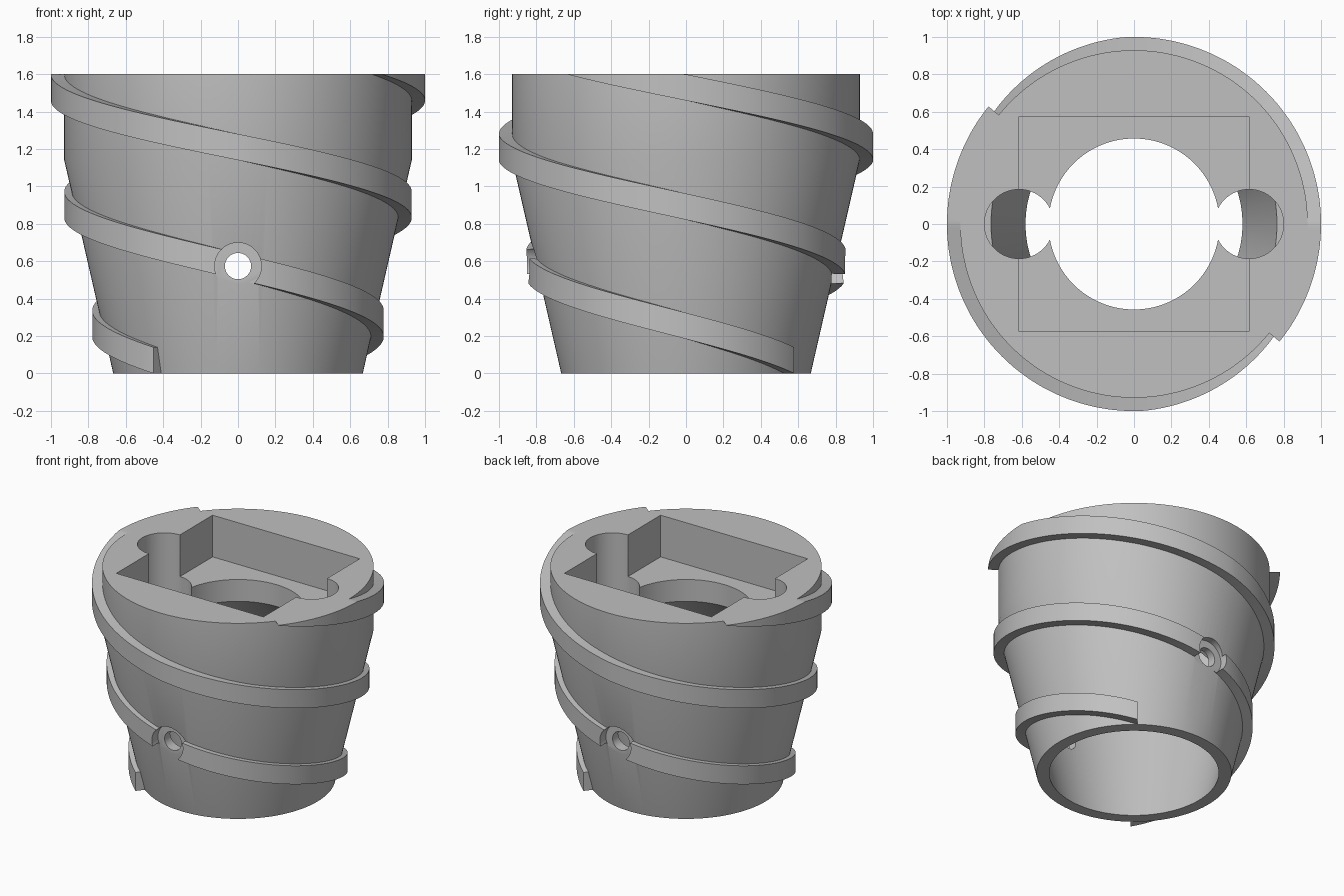
import bpy, bmesh, math
from mathutils import Matrix

if "Cube" in bpy.data.objects:
    bpy.data.objects.remove(bpy.data.objects["Cube"])

HEIGHT, SHOULDER = 1.6, 1.14      # total height, top of the tapered part
PITCH, RIB_H = 1.275, 0.14        # thread lead per turn, rib height
HOLE_Z = 0.574                    # height of the cross hole

grey = bpy.data.materials.new("grey_plastic")
grey.use_nodes = True
grey.diffuse_color = (0.53, 0.53, 0.53, 1)
grey.node_tree.nodes["Principled BSDF"].inputs["Base Color"].default_value = grey.diffuse_color


def body_radius(z):
    return 0.667 + 0.262 * min(z / SHOULDER, 1)


def rib_radius(z):
    return min(0.718 + 0.235 * z, 1.0)


def finish(bm, name):
    bmesh.ops.recalc_face_normals(bm, faces=bm.faces)
    mesh = bpy.data.meshes.new(name)
    bm.to_mesh(mesh)
    bm.free()
    mesh.materials.append(grey)
    obj = bpy.data.objects.new(name, mesh)
    bpy.context.collection.objects.link(obj)
    return obj


def activate(obj):
    bpy.ops.object.select_all(action='DESELECT')
    obj.select_set(True)
    bpy.context.view_layer.objects.active = obj


def cylinder(name, radius, depth, matrix):
    bm = bmesh.new()
    bmesh.ops.create_cone(bm, cap_ends=True, segments=64, radius1=radius,
                          radius2=radius, depth=depth, matrix=matrix)
    return finish(bm, name)


def box(name, size, z):
    bm = bmesh.new()
    bmesh.ops.create_cube(bm, size=1, matrix=Matrix.Translation((0, 0, z)) @ Matrix.Diagonal((*size, 1)))
    return finish(bm, name)


def cut(obj, cutters):
    activate(obj)
    for c in cutters:
        c.hide_render = True
        mod = obj.modifiers.new("cut", 'BOOLEAN')
        mod.operation, mod.solver, mod.object = 'DIFFERENCE', 'EXACT', c
        bpy.ops.object.modifier_apply(modifier=mod.name)


def loft(sections, name, closed):
    """Skin equal-sized loops of points, joined end to end or capped."""
    bm = bmesh.new()
    rings = [[bm.verts.new(p) for p in s] for s in sections]
    n = len(rings[0])
    pairs = list(zip(rings, rings[1:]))
    if closed:
        pairs.append((rings[-1], rings[0]))
    else:
        bm.faces.new(rings[0])
        bm.faces.new(rings[-1])
    for a, b in pairs:
        for i in range(n):
            j = (i + 1) % n
            bm.faces.new((a[i], a[j], b[j], b[i]))
    return finish(bm, name)


def section(profile, angle):
    return [(r * math.cos(angle), r * math.sin(angle), z) for r, z in profile]


# Hollow tapered body: round opening at the top, cavity with a 45 degree ceiling
profile = [(body_radius(0), 0), (body_radius(SHOULDER), SHOULDER), (body_radius(HEIGHT), HEIGHT),
           (0.457, HEIGHT), (0.457, 1.12), (0.766, 0.811), (0.58, 0)]
STEPS = 144
body = loft([section(profile, math.tau * i / STEPS) for i in range(STEPS)], "tapered_body", True)

# Cutters: rectangular pocket, side lobes, cross hole and its counterbores
pocket = box("pocket_cutter", (1.23, 1.15, 0.8), 1.285 + 0.4)
lobes = [cylinder("lobe_cutter", 0.185, 1.0, Matrix.Translation((s * 0.615, 0, 1.305))) for s in (-1, 1)]
sideways = Matrix.Rotation(math.pi / 2, 4, 'X')
cross_hole = cylinder("cross_hole_cutter", 0.07, 3, Matrix.Translation((0, 0, HOLE_Z)) @ sideways)
counterbores = [cylinder("counterbore_cutter", 0.125, 0.4,
                         Matrix.Translation((0, s * (0.777 + 0.2), HOLE_Z)) @ sideways) for s in (-1, 1)]
cut(body, [pocket, *lobes, cross_hole, *counterbores])


# Two helical ribs, trimmed flush at the top rim
def rib_section(low, angle):
    top = min(low + RIB_H, HEIGHT)
    outer = rib_radius((low + top) / 2)
    return section([(body_radius(low) - 0.015, low), (outer, low),
                    (outer, top), (body_radius(top) - 0.015, top)], angle)


parts = [body]
COUNT = 450
for k, name in enumerate(("first_rib", "second_rib")):
    start = math.radians(52) + k * math.pi
    sections = []
    for i in range(COUNT + 1):
        low = (HEIGHT - 0.003) * i / COUNT
        sections.append(rib_section(low, start - math.tau * low / PITCH))
    rib = loft(sections, name, False)
    cut(rib, [cross_hole, *counterbores])
    parts.append(rib)

for c in [pocket, *lobes, cross_hole, *counterbores]:
    bpy.data.objects.remove(c)
for p in parts:
    activate(p)
    bpy.ops.object.shade_smooth_by_angle(angle=math.radians(30))
